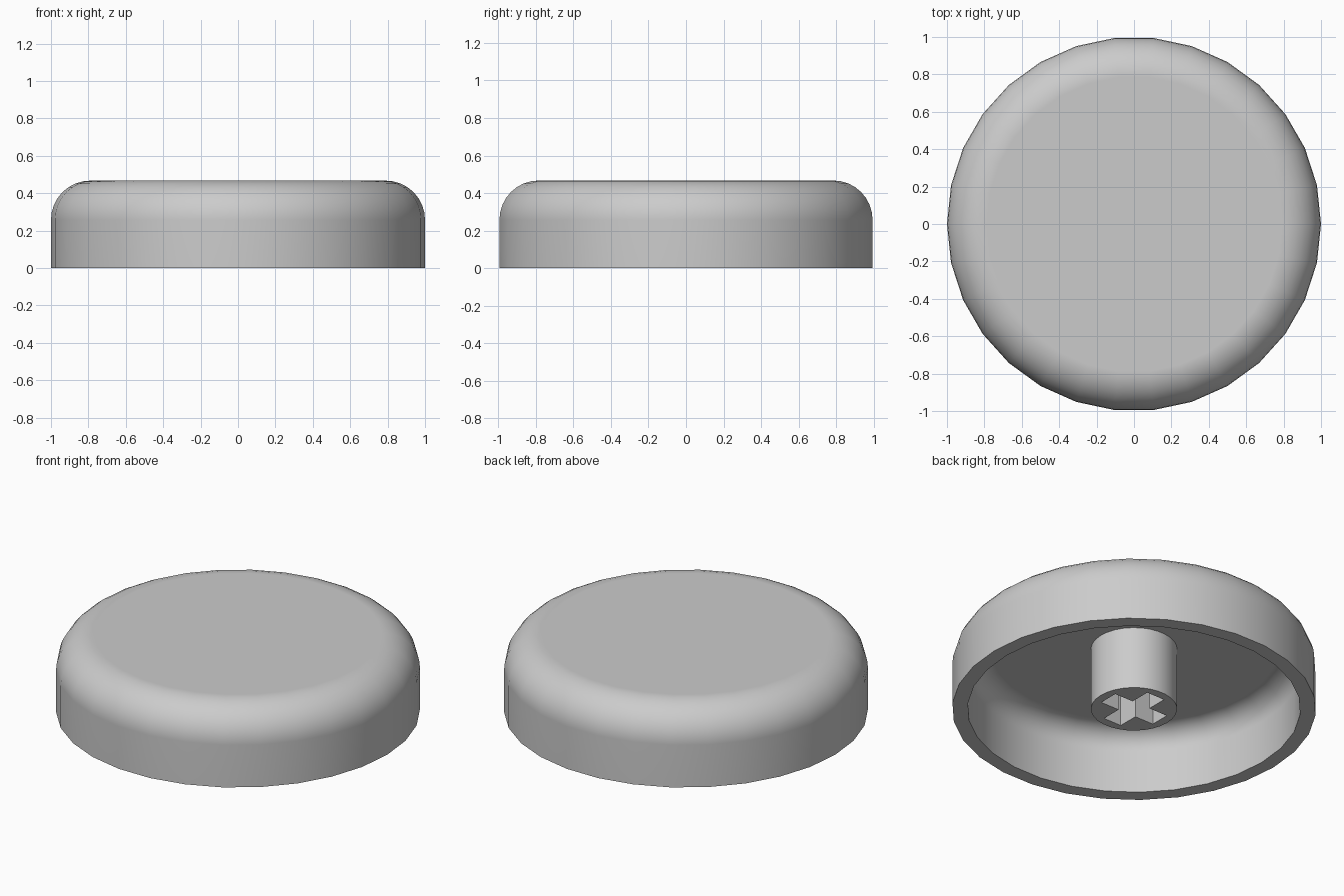
import bpy, bmesh, math

cube = bpy.data.objects.get("Cube")
if cube:
    bpy.data.objects.remove(cube, do_unlink=True)

SIDES = 30
HEIGHT, CEILING = 0.467, 0.38
INNER = 0.915
STEM_RADIUS = 0.237

grey = bpy.data.materials.new("light grey plastic")
grey.use_nodes = True
colour = (0.6, 0.6, 0.6, 1)
grey.diffuse_color = colour
grey.node_tree.nodes["Principled BSDF"].inputs["Base Color"].default_value = colour


def make_object(name, bm):
    bmesh.ops.recalc_face_normals(bm, faces=bm.faces)
    mesh = bpy.data.meshes.new(name)
    bm.to_mesh(mesh)
    bm.free()
    mesh.materials.append(grey)
    obj = bpy.data.objects.new(name, mesh)
    bpy.context.collection.objects.link(obj)
    return obj


def activate(obj):
    bpy.ops.object.select_all(action='DESELECT')
    obj.select_set(True)
    bpy.context.view_layer.objects.active = obj


def lathe(name, profile, sides):
    """Turn (radius, z) points round the z axis and cap both ends."""
    bm = bmesh.new()
    rings = []
    for r, z in profile:
        angles = [math.tau * i / sides for i in range(sides)]
        rings.append([bm.verts.new((r * math.cos(a), r * math.sin(a), z)) for a in angles])
    for low, high in zip(rings, rings[1:]):
        for i in range(sides):
            j = (i + 1) % sides
            bm.faces.new((low[i], low[j], high[j], high[i]))
    bm.faces.new(rings[0])
    bm.faces.new(rings[-1])
    return make_object(name, bm)


def fillet(outer, top, radius, steps=8):
    """Quarter round from the vertical wall up to the flat."""
    angles = [math.pi / 2 * i / steps for i in range(steps + 1)]
    return [(outer - radius + radius * math.cos(a), top - radius + radius * math.sin(a))
            for a in angles]


def smooth(obj):
    activate(obj)
    bpy.ops.object.shade_smooth_by_angle(angle=math.radians(30))
    obj.modifiers.new("even shading", 'WEIGHTED_NORMAL').keep_sharp = True


# Hollow cap: ceiling, inner wall, rim, outer wall, rounded top
inside = fillet(INNER, CEILING, 0.125)[::-1]
outside = fillet(1, HEIGHT, 0.21)
cap = lathe("cap_shell", inside + [(INNER, 0), (1, 0)] + outside, SIDES)
smooth(cap)

# Mounting stem under the ceiling
stem = lathe("stem", [(STEM_RADIUS, 0), (STEM_RADIUS, CEILING + 0.01)], SIDES)

# Cross-shaped socket cut into the stem
arm, half = 0.185, 0.06
quarter = [(arm, -half), (arm, half), (half, half)]
bm = bmesh.new()
outline = []
for turn in range(4):
    c, s = round(math.cos(turn * math.pi / 2)), round(math.sin(turn * math.pi / 2))
    outline += [bm.verts.new((x * c - y * s, x * s + y * c, -0.1)) for x, y in quarter]
face = bm.faces.new(outline)
new = bmesh.ops.extrude_face_region(bm, geom=[face])["geom"]
bmesh.ops.translate(bm, vec=(0, 0, 0.44),
                    verts=[v for v in new if isinstance(v, bmesh.types.BMVert)])
cutter = make_object("socket_cutter", bm)
cutter.hide_render = True

cut = stem.modifiers.new("socket", 'BOOLEAN')
cut.operation = 'DIFFERENCE'
cut.solver = 'EXACT'
cut.object = cutter
activate(stem)
bpy.ops.object.modifier_apply(modifier=cut.name)
bpy.data.objects.remove(cutter, do_unlink=True)
smooth(stem)
